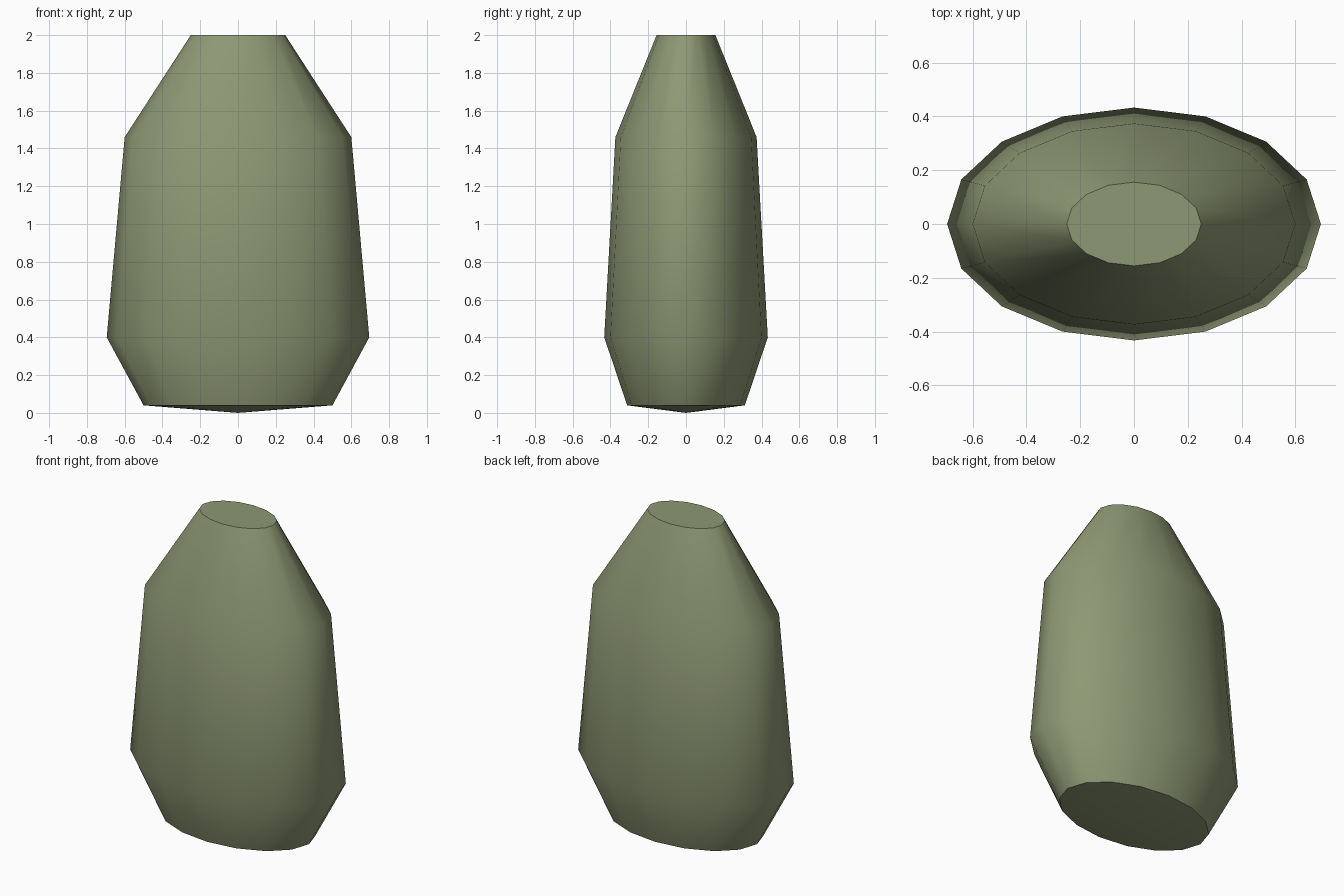
import bpy, bmesh, math

cube = bpy.data.objects.get("Cube")
if cube:
    bpy.data.objects.remove(cube, do_unlink=True)

# Colour
olive = bpy.data.materials.new("olive_green")
colour = (0.27, 0.315, 0.175, 1)
olive.diffuse_color = colour
olive.use_nodes = True
bsdf = next(n for n in olive.node_tree.nodes if n.type == "BSDF_PRINCIPLED")
bsdf.inputs["Base Color"].default_value = colour
bsdf.inputs["Roughness"].default_value = 0.8

# Body: elliptical rings (half width, height), with a fixed depth ratio
SIDES, DEPTH = 16, 0.623
PROFILE = [(0.5, 0.04), (0.695, 0.4), (0.6, 1.46), (0.25, 2.0)]
bm = bmesh.new()
rings = []
for r, z in PROFILE:
    angles = [math.tau * i / SIDES for i in range(SIDES)]
    rings.append([bm.verts.new((r * math.cos(a), r * DEPTH * math.sin(a), z)) for a in angles])

# Side walls
for low, high in zip(rings, rings[1:]):
    for i in range(SIDES):
        j = (i + 1) % SIDES
        bm.faces.new((low[i], low[j], high[j], high[i]))

# Flat top and shallow pointed underside
bm.faces.new(rings[-1])
tip = bm.verts.new((0, 0, 0))
for i in range(SIDES):
    bm.faces.new((tip, rings[0][(i + 1) % SIDES], rings[0][i]))

bmesh.ops.recalc_face_normals(bm, faces=bm.faces)
mesh = bpy.data.meshes.new("tapered_body")
bm.to_mesh(mesh)
bm.free()
mesh.materials.append(olive)
body = bpy.data.objects.new("tapered_body", mesh)
bpy.context.collection.objects.link(body)

# Smooth sides, crisp rims
bpy.ops.object.select_all(action="DESELECT")
body.select_set(True)
bpy.context.view_layer.objects.active = body
bpy.ops.object.shade_smooth_by_angle(angle=math.radians(42))
